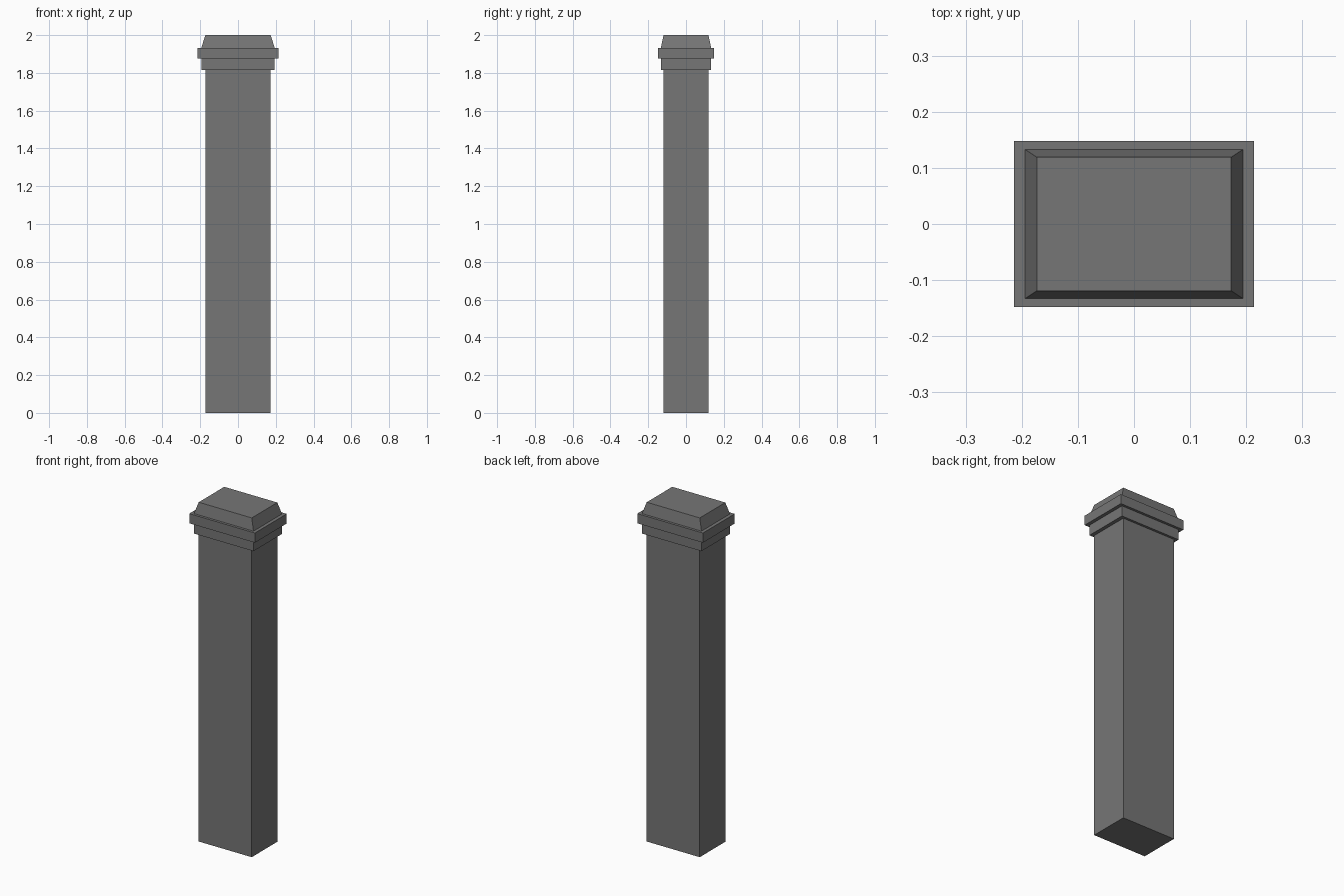
import bpy
import bmesh

cube = bpy.data.objects.get("Cube")
if cube:
    bpy.data.objects.remove(cube, do_unlink=True)

stone = bpy.data.materials.new("dark_grey_stone")
stone.use_nodes = True
grey = (0.18, 0.18, 0.18, 1.0)
stone.diffuse_color = grey
stone.node_tree.nodes["Principled BSDF"].inputs["Base Color"].default_value = grey


def block(name, base, top, z0, z1):
    """Four-sided block between two rectangles given as half widths."""
    bm = bmesh.new()
    bmesh.ops.create_cube(bm, size=2)
    for v in bm.verts:
        half, z = (top, z1) if v.co.z > 0 else (base, z0)
        v.co = (v.co.x * half[0], v.co.y * half[1], z)
    mesh = bpy.data.meshes.new(name)
    bm.to_mesh(mesh)
    bm.free()
    mesh.materials.append(stone)
    obj = bpy.data.objects.new(name, mesh)
    bpy.context.collection.objects.link(obj)


SHAFT = (0.173, 0.119)
BAND = (0.194, 0.133)
SLAB = (0.214, 0.148)

# Plain shaft
block("shaft", SHAFT, SHAFT, 0, 1.815)
# Stepped collar
block("lower_band", BAND, BAND, 1.815, 1.876)
block("upper_slab", SLAB, SLAB, 1.876, 1.933)
# Tapered cap
block("tapered_cap", BAND, SHAFT, 1.933, 2.0)
